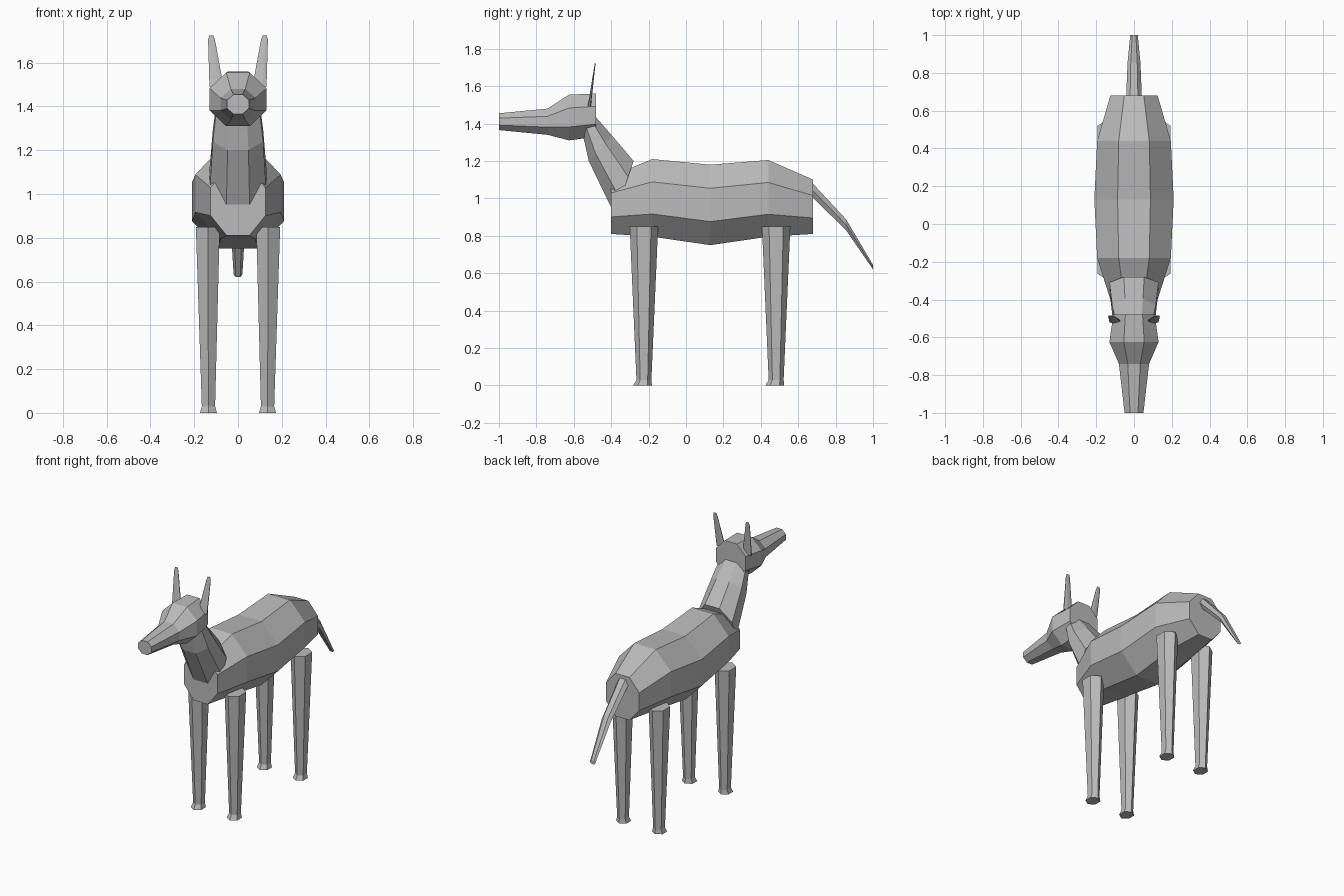
import bpy, bmesh
from math import sin, cos, pi
from mathutils import Vector

cube = bpy.data.objects.get("Cube")
if cube:
    bpy.data.objects.remove(cube, do_unlink=True)

grey = bpy.data.materials.new("plain grey")
grey.use_nodes = True
colour = (0.5, 0.5, 0.5, 1)
grey.diffuse_color = colour
grey.node_tree.nodes["Principled BSDF"].inputs["Base Color"].default_value = colour


def loft(name, rings, sides=8, phase=pi / 8):
    """Skin capped polygon rings, each given as (centre, half axis u, half axis v)."""
    bm = bmesh.new()
    loops = []
    for centre, u, v in rings:
        angles = [phase + 2 * pi * i / sides for i in range(sides)]
        loops.append([bm.verts.new(Vector(centre) + Vector(u) * cos(a) + Vector(v) * sin(a))
                      for a in angles])
    for a, b in zip(loops, loops[1:]):
        for i in range(sides):
            j = (i + 1) % sides
            bm.faces.new((a[i], a[j], b[j], b[i]))
    bm.faces.new(loops[0])
    bm.faces.new(loops[-1])
    bmesh.ops.recalc_face_normals(bm, faces=bm.faces)
    mesh = bpy.data.meshes.new(name)
    bm.to_mesh(mesh)
    bm.free()
    mesh.materials.append(grey)
    obj = bpy.data.objects.new(name, mesh)
    bpy.context.collection.objects.link(obj)
    return obj


K = 1 / cos(pi / 8)  # flat-to-corner ratio of an octagon


def span_ring(width, low, high):
    """Octagon ring between a low and a high (y, z) point on the centre plane."""
    lo, hi = Vector((0, *low)), Vector((0, *high))
    return ((lo + hi) / 2, (width * K, 0, 0), (hi - lo) / 2 * K)


def upright(y, width, low, high):
    return span_ring(width, (y, low), (y, high))


# Body
loft("body", [upright(-0.40, 0.125, 0.81, 1.12), upright(-0.18, 0.195, 0.795, 1.21),
              upright(0.13, 0.21, 0.75, 1.18), upright(0.44, 0.195, 0.795, 1.205),
              upright(0.68, 0.125, 0.81, 1.10)])

# Neck
loft("neck", [span_ring(0.13, (-0.38, 0.91), (-0.28, 1.20)),
              span_ring(0.115, (-0.52, 1.20), (-0.395, 1.335)),
              span_ring(0.095, (-0.565, 1.40), (-0.50, 1.455))])

# Head and muzzle
loft("head", [upright(-1.0, 0.05, 1.365, 1.455), upright(-0.74, 0.08, 1.34, 1.48),
              upright(-0.625, 0.13, 1.31, 1.555), upright(-0.48, 0.11, 1.33, 1.56)])

# Tail
loft("tail", [((0, y, z), (w, 0, 0), (0, 0, h)) for y, z, w, h in
              ((0.66, 1.06, 0.042, 0.045), (0.855, 0.86, 0.034, 0.034),
               (1.0, 0.632, 0.02, 0.014))], sides=6, phase=0)

# Ears and legs, one per side
for side, s in (("left", 1), ("right", -1)):
    loft(side + "_ear", [((s * x, y, z), (w, 0, 0), (0, t, 0)) for x, y, z, w, t in
                         ((0.098, -0.517, 1.49, 0.035, 0.009),
                          (0.121, -0.488, 1.705, 0.017, 0.003),
                          (0.122, -0.485, 1.725, 0.01, 0.002))])
    for end, y0 in (("front", -0.225), ("back", 0.482)):
        loft(f"{end}_{side}_leg",
             [((s * x, y0 + dy, z), (rx, 0, 0), (0, ry, 0)) for x, dy, z, rx, ry in
              ((0.135, -0.007, 0, 0.045, 0.05), (0.135, 0, 0.03, 0.035, 0.04),
               (0.138, 0, 0.85, 0.063, 0.076))],
             sides=6, phase=pi / 2)
